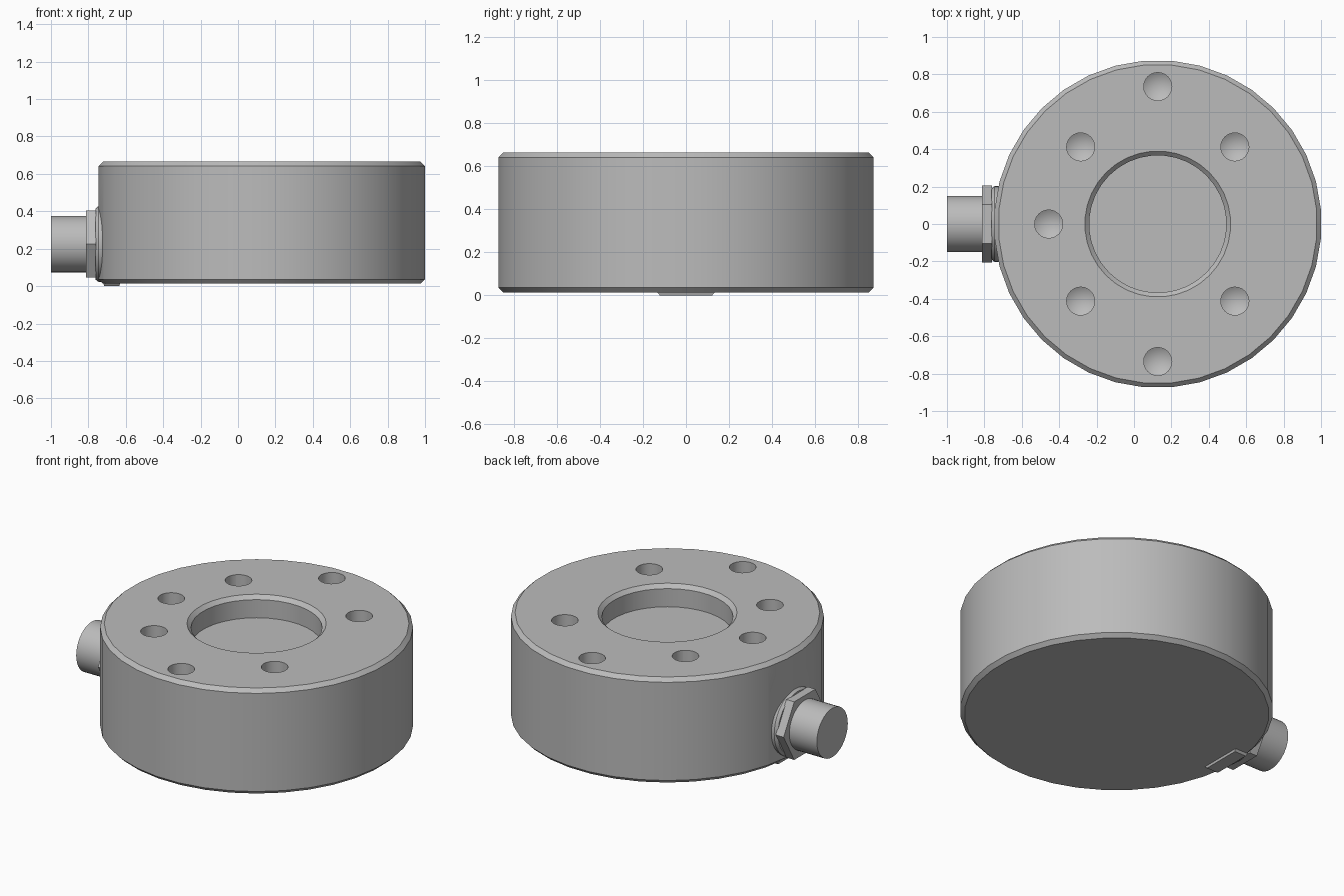
import bpy
from math import cos, sin, pi, radians
from mathutils import Matrix

cube = bpy.data.objects.get("Cube")
if cube:
    bpy.data.objects.remove(cube, do_unlink=True)

steel = bpy.data.materials.new("steel grey")
steel.use_nodes = True
GREY = (0.5, 0.5, 0.5, 1)
steel.diffuse_color = GREY
steel.node_tree.nodes["Principled BSDF"].inputs["Base Color"].default_value = GREY

CX = 0.127      # axis of the round body
AXIS_Z = 0.225  # axis of the cable connector


def make(name, verts, faces):
    mesh = bpy.data.meshes.new(name)
    mesh.from_pydata(verts, [], faces)
    mesh.materials.append(steel)
    ob = bpy.data.objects.new(name, mesh)
    bpy.context.collection.objects.link(ob)
    return ob


def lathe(name, profile, sides, start=0.0, matrix=Matrix()):
    """Revolve (radius, height) points about z; radius 0 closes an end."""
    verts, rings, faces = [], [], []
    for r, z in profile:
        first, count = len(verts), sides if r else 1
        for i in range(count):
            a = start + 2 * pi * i / sides
            verts.append(matrix @ Matrix.Translation((r * cos(a), r * sin(a), z)).translation)
        rings.append([first + i % count for i in range(sides)])
    for low, high in zip(rings, rings[1:]):
        for i in range(sides):
            j = (i + 1) % sides
            faces.append(tuple(dict.fromkeys((low[i], low[j], high[j], high[i]))))
    return make(name, verts, faces)


def prism(name, lower, upper):
    """Join two matching outlines into a closed solid."""
    n = len(lower)
    faces = [tuple(reversed(range(n))), tuple(range(n, 2 * n))]
    faces += [(i, (i + 1) % n, n + (i + 1) % n, n + i) for i in range(n)]
    return make(name, lower + upper, faces)


def select(ob):
    bpy.ops.object.select_all(action="DESELECT")
    ob.select_set(True)
    bpy.context.view_layer.objects.active = ob


def cut(ob, cutter):
    select(ob)
    mod = ob.modifiers.new("cut", "BOOLEAN")
    mod.operation, mod.solver, mod.object = "DIFFERENCE", "EXACT", cutter
    bpy.ops.object.modifier_apply(modifier=mod.name)
    bpy.data.objects.remove(cutter, do_unlink=True)


def smooth(ob):
    select(ob)
    bpy.ops.object.shade_smooth_by_angle(angle=radians(25))


# Round body with chamfered rims and a shallow central recess
body = lathe("body", [(0, 0.013), (0.853, 0.013), (0.876, 0.036), (0.876, 0.642),
                      (0.853, 0.665), (0.39, 0.665), (0.367, 0.642), (0.367, 0.53), (0, 0.53)],
             36, radians(5), Matrix.Translation((CX, 0, 0)))

# Drilled holes with conical ends; the hole at the far left side is left out
for k in range(1, 8):
    a = k * pi / 4
    radius = 0.735 if k in (2, 6) else 0.583
    place = Matrix.Translation((CX + radius * cos(a), radius * sin(a), 0))
    cut(body, lathe("hole_cutter", [(0, 0.3), (0.075, 0.345), (0.075, 0.75), (0, 0.75)],
                    24, 0, place))

# Flat seat for the connector
outline = [(-0.722, -0.1), (-1.1, -0.1), (-1.1, 0.808), (-0.722, 0.43)]
cut(body, prism("seat_cutter", [(x, 0.5, z) for x, z in outline],
                [(x, -0.5, z) for x, z in outline]))
smooth(body)

# Small pad under the connector side
pad = [(-1, -1), (1, -1), (1, 1), (-1, 1)]
prism("base_pad", [(-0.675 + 0.04 * u, 0.122 * v, 0) for u, v in pad],
      [(-0.675 + 0.045 * u, 0.135 * v, 0.016) for u, v in pad])

# Connector: flange, hexagonal nut and cable sleeve, all pointing to -x
side = Matrix.Translation((0, 0, AXIS_Z)) @ Matrix.Rotation(-pi / 2, 4, "Y")
parts = [
    ("connector_flange", [(0, 0.7), (0.19, 0.7), (0.203, 0.728), (0.203, 0.745),
                          (0.19, 0.762), (0, 0.762)], 36, 0),
    ("connector_nut", [(0, 0.758), (0.207, 0.758), (0.207, 0.812), (0, 0.812)], 6, pi / 2),
    ("cable_sleeve", [(0, 0.8), (0.151, 0.8), (0.151, 1), (0, 1)], 36, 0),
]
for name, profile, sides, start in parts:
    smooth(lathe(name, profile, sides, start, side))
